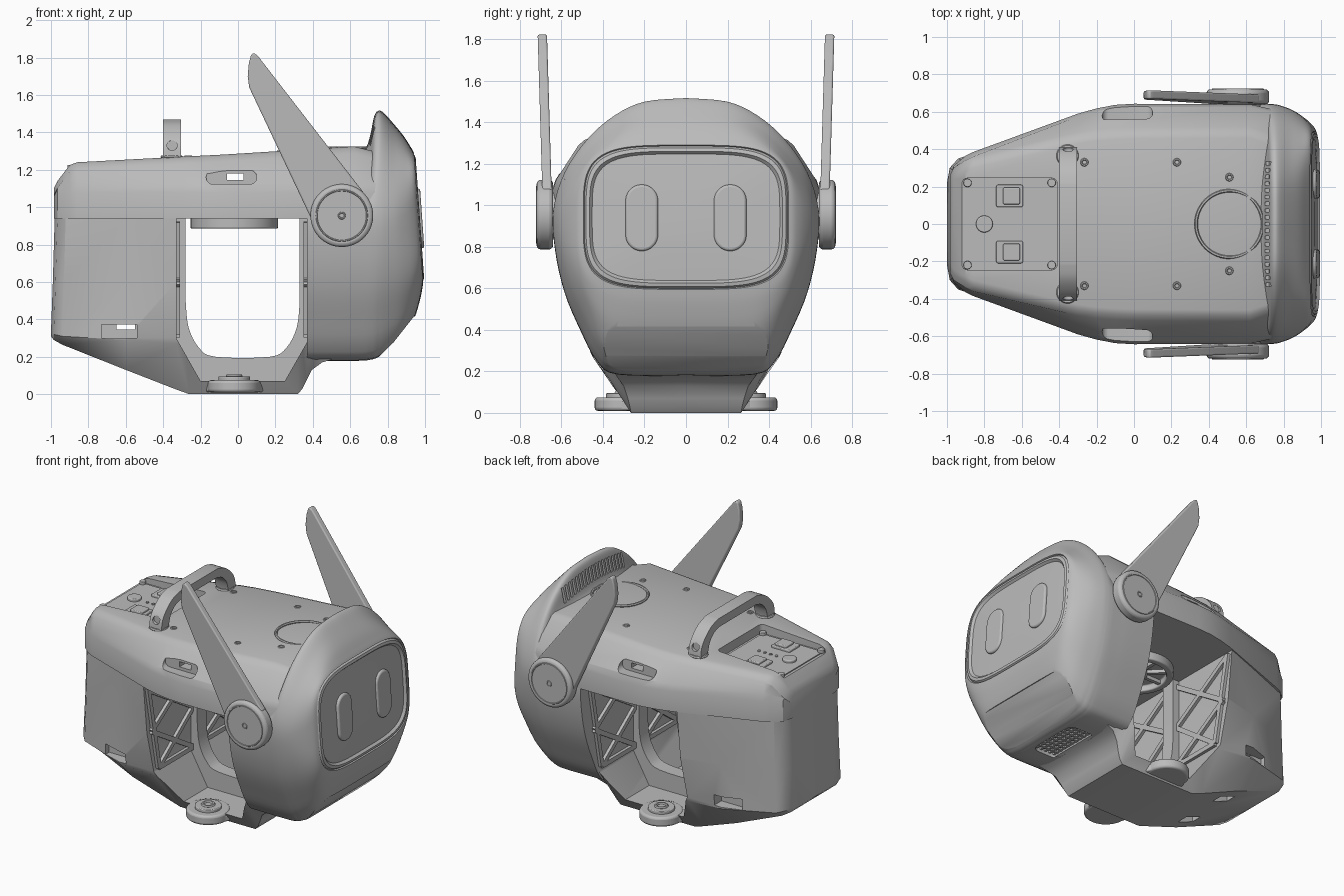
import bpy, bmesh, math
from mathutils import Vector

default_cube = bpy.data.objects.get("Cube")
if default_cube:
    bpy.data.objects.remove(default_cube, do_unlink=True)

grey = bpy.data.materials.new("plain_grey")
grey.use_nodes = True
grey.diffuse_color = (0.5, 0.5, 0.5, 1)
grey.node_tree.nodes["Principled BSDF"].inputs["Base Color"].default_value = (0.5, 0.5, 0.5, 1)
parts = []


def add_object(name, bm):
    bmesh.ops.recalc_face_normals(bm, faces=bm.faces[:])
    mesh = bpy.data.meshes.new(name)
    bm.to_mesh(mesh)
    bm.free()
    mesh.materials.append(grey)
    obj = bpy.data.objects.new(name, mesh)
    bpy.context.collection.objects.link(obj)
    parts.append(obj)
    return obj


def spline(points, steps):
    """Smooth curve through points of any dimension."""
    result = []
    for i in range(len(points) - 1):
        a, b, c, d = (points[max(0, min(len(points) - 1, i + k))] for k in (-1, 0, 1, 2))
        for s in range(steps):
            t = s / steps
            result.append(tuple(
                q + t / 2 * (r - p + t * (2 * p - 5 * q + 4 * r - w + t * (3 * (q - r) + w - p)))
                for p, q, r, w in zip(a, b, c, d)))
    return result + [tuple(points[-1])]


def loft(name, sections):
    """Skin half sections, running from top centre to bottom centre, mirrored in y."""
    bm = bmesh.new()
    rings = []
    for half in sections:
        full = half + [(x, -y, z) for x, y, z in reversed(half[1:-1])]
        rings.append([bm.verts.new(p) for p in full])
    count = len(rings[0])
    for a, b in zip(rings, rings[1:]):
        for i in range(count):
            j = (i + 1) % count
            bm.faces.new((a[i], a[j], b[j], b[i]))
    bm.faces.new(rings[0])
    bm.faces.new(rings[-1])
    return add_object(name, bm)


def prism(name, outline, axis, start, end, bevel=0):
    """Extrude a flat outline along an axis."""
    place = {"x": lambda u, v, t: (t, u, v), "y": lambda u, v, t: (u, t, v),
             "z": lambda u, v, t: (u, v, t)}[axis]
    bm = bmesh.new()
    low = [bm.verts.new(place(u, v, start)) for u, v in outline]
    high = [bm.verts.new(place(u, v, end)) for u, v in outline]
    bm.faces.new(low)
    bm.faces.new(high)
    for i in range(len(low)):
        j = (i + 1) % len(low)
        bm.faces.new((low[i], low[j], high[j], high[i]))
    obj = add_object(name, bm)
    if bevel:
        soften(obj, bevel)
    return obj


def soften(obj, width):
    mod = obj.modifiers.new("soft_edge", "BEVEL")
    mod.width, mod.segments = width, 3
    mod.limit_method, mod.angle_limit = "ANGLE", math.radians(40)


def rounded(u, v, hu, hv, r, n=8):
    outline = []
    for k, (su, sv) in enumerate(((1, 1), (-1, 1), (-1, -1), (1, -1))):
        for i in range(n):
            a = math.pi / 2 * (k + (i + 0.5) / n)
            outline.append((u + su * (hu - r) + r * math.cos(a), v + sv * (hv - r) + r * math.sin(a)))
    return outline


def disc(u, v, r):
    return rounded(u, v, r, r, r, 12)


def rect(u, v, hu, hv):
    return [(u - hu, v - hv), (u + hu, v - hv), (u + hu, v + hv), (u - hu, v + hv)]


def cut(target, *cutters):
    for cutter in cutters:
        mod = target.modifiers.new("cut", "BOOLEAN")
        mod.object, mod.operation, mod.solver = cutter, "DIFFERENCE", "EXACT"
        bpy.context.view_layer.objects.active = target
        bpy.ops.object.modifier_apply(modifier=mod.name)
        parts.remove(cutter)
        bpy.data.objects.remove(cutter, do_unlink=True)


def beam(name, p, q, size):
    p, q = Vector(p), Vector(q)
    obj = prism(name, rect(0, 0, size, size), "z", 0, (q - p).length)
    obj.location = p
    obj.rotation_euler = (q - p).to_track_quat("Z", "Y").to_euler()


def ring(name, center, radius, thickness, axis):
    rot = (math.pi / 2, 0, 0) if axis == "y" else (0, 0, 0)
    bpy.ops.mesh.primitive_torus_add(location=center, rotation=rot, major_radius=radius,
                                     minor_radius=thickness, major_segments=48, minor_segments=6)
    obj = bpy.context.object
    obj.name = name
    obj.data.materials.append(grey)
    parts.append(obj)


# Lower shell: x, width at top, width at sill, sill height, keel width, keel height
shell = [(-1, .22, .22, .33, .18, .31), (-.985, .29, .3, .32, .25, .29), (-.94, .345, .35, .31, .28, .265),
         (-.6, .475, .46, .29, .3, .13), (-.33, .575, .45, .27, .27, .025), (-.26, .595, .44, .26, .265, 0),
         (.32, .62, .44, .27, .265, 0), (.345, .62, .435, .27, .27, .03), (.365, .62, .43, .27, .28, .07),
         (.395, .62, .42, .28, .3, .13), (.45, .6, .4, .3, .33, .17), (.5, .58, .38, .3, .34, .185)]
body = loft("lower_shell", [
    [(max(x, x * .98), 0, .95), (max(x, x * .98), w, .95), (max(x, x * .99), wl + .68 * (w - wl), .6),
     (x, wl, zs), (x, yb, zb), (x, 0, zb)] for x, w, wl, zs, yb, zb in shell])
opening = [(-.33, .97), (-.33, .3), (-.2, .07), (.25, .07), (.37, .28), (.37, .97)]
cut(body, prism("opening", opening, "y", -1, 1))
for s in (-1, 1):
    cut(body, prism("side_notch", rect(-.635, .337, .095, .037), "y", s * .38, s * .8),
        prism("bottom_notch", rect(-.6, s * .17, .06, .04), "z", 0, .22))
cut(body, prism("notch_tunnel", rect(-.6, .36, .05, .013), "y", -1, 1))

# U-shaped inner frame and wall ribs
frame = prism("inner_frame", opening, "y", -.05, .05)
u_shape = [(-.28, 1)] + spline([(-.28, .5), (-.265, .36), (-.21, .25), (-.12, .2), (.17, .2),
                                (.26, .25), (.315, .36), (.33, .5)], 4) + [(.33, 1)]
cut(frame, prism("u_cutter", u_shape, "y", -1, 1))
for x in (-.325, .365):
    for s in (-1, 1):
        for (ya, za), (yb, zb) in (((.04, .9), (.5, .6)), ((.04, .32), (.5, .6)), ((.04, .6), (.53, .9)),
                                   ((.04, .6), (.42, .32)), ((.04, .32), (.42, .32)), ((.42, .32), (.54, .92))):
            beam("wall_rib", (x, s * ya, za), (x, s * yb, zb), .016)

# Lid: x, half width, top height, half width of flat top
lid_rows = [(-.985, .24, 1.1, .2), (-.965, .31, 1.14, .24), (-.9, .365, 1.225, .28), (-.86, .385, 1.24, .3),
            (-.3, .59, 1.27, .43), (-.2, .618, 1.275, .445), (-.1, .637, 1.28, .452), (0, .643, 1.286, .456),
            (.62, .64, 1.325, .46), (.8, .6, 1.28, .4)]
lid = loft("lid", [
    [(x, 0, zt), (x, f, zt), (x, f + .03, zt - .01), (x, f + .06, zt - .038),
     (x, w - .015, min(1.125, zt - .045)), (x, w, min(1.08, zt - .05)), (x, w, .94), (x, 0, .94)]
    for x, w, zt, f in lid_rows])
cut(lid, prism("panel_pocket", rounded(-.665, 0, .255, .245, .03), "z", 1.2, 1.5),
    prism("slot_tunnel", rect(-.015, 1.162, .045, .018), "y", -1, 1))
for s in (-1, 1):
    cut(lid, prism("slot_recess", rounded(-.035, 1.16, .135, .037, .036), "y", s * .56, s * .8))

# Control panel
prism("control_plate", rounded(-.665, 0, .235, .225, .02), "z", 1.195, 1.207)
prism("round_button", disc(-.8, 0, .045), "z", 1.2, 1.225, .006)
for s in (-1, 1):
    prism("switch_frame", rounded(-.665, s * .15, .072, .06, .012), "z", 1.2, 1.222, .005)
    prism("switch_rocker", rounded(-.655, s * .15, .045, .045, .008), "z", 1.2, 1.236, .005)
    for x in (-.89, -.44):
        prism("panel_screw", disc(x, s * .22, .022), "z", 1.2, 1.225, .004)
for i in range(4):
    prism("indicator", disc(-.7 + i * .045, 0, .01), "z", 1.2, 1.214)

# Carry handle: arched bar with a pin hole through each post
outer = spline([(.41, 1.25), (.4, 1.33), (.36, 1.39), (.29, 1.445), (.21, 1.47)], 4)
inner = spline([(.2, 1.41), (.26, 1.39), (.305, 1.345), (.325, 1.29), (.33, 1.25)], 4)
arch = outer + [(-y, z) for y, z in reversed(outer)] + [(-y, z) for y, z in reversed(inner)] + inner
handle = prism("handle", arch, "x", -.4, -.305)
for s in (-1, 1):
    cut(handle, prism("pin_hole", disc(-.3525, 1.33, .027), "y", s * .385, s * .5))
    ring("handle_foot", (-.355, s * .365, 1.268), .05, .01, "z")
soften(handle, .018)

# Lid screws and round cover
for x, y, z in ((-.265, .33, 1.272), (.23, .33, 1.3), (.51, .25, 1.318)):
    for s in (-1, 1):
        ring("lid_screw", (x, s * y, z), .016, .006, "z")
ring("round_cover_edge", (.51, 0, 1.317), .178, .009, "z")

# Head: half outline, then x, half width, top, bottom, squareness
egg = spline([(0, 1.52), (.2, 1.503), (.345, 1.437), (.475, 1.325), (.585, 1.165), (.64, .98), (.63, .78),
              (.585, .58), (.51, .4), (.43, .25), (.33, .185), (0, .18)], 4)
head_rows = spline([(.37, .635, 1.25, .18, 0), (.55, .64, 1.26, .18, 0), (.64, .64, 1.28, .18, 0),
                    (.685, .64, 1.32, .182, 0), (.708, .64, 1.39, .186, 0), (.728, .639, 1.485, .19, 0),
                    (.75, .637, 1.515, .2, 0), (.785, .63, 1.505, .222, 0), (.85, .605, 1.445, .285, .1),
                    (.91, .565, 1.38, .4, .4), (.95, .525, 1.32, .53, .8), (.965, .495, 1.29, .595, 1)], 4)
head_rows += [(.957, .49, 1.285, .6, 1), (.968, .482, 1.277, .608, 1), (.972, .465, 1.26, .625, 1),
              (.957, .452, 1.247, .638, 1), (.972, .2, 1.05, .82, 1)]


def power(value):
    return math.copysign(abs(value) ** .5, value)


def head_section(x, w, top, bottom, square):
    half = []
    for i, (y, z) in enumerate(egg):
        y *= w / .64
        z = .95 + (z - .95) * ((top - .95) / .57 if z > .95 else (.95 - bottom) / .77)
        a = math.pi * i / (len(egg) - 1)
        y += square * (w * power(max(0, math.sin(a))) - y)
        z += square * ((top + bottom) / 2 + (top - bottom) / 2 * power(math.cos(a)) - z)
        if i in (0, len(egg) - 1):
            y = 0
        lean = max(0, min(1, (x - .75) / .2)) * .07
        half.append((x - lean * (z - .95), y, z))
    return half


head = loft("head", [head_section(*row) for row in head_rows])
chin = [(.73, .178), (.83, .275), (.94, .415), (1.2, .415), (1.2, 0), (.73, 0)]
cut(head, prism("chin_cutter", chin, "y", -.6, .6))
for i in range(-9, 10):
    y = i * .036
    d = .35 * y * y
    slot = [(.66, 1.37 - d), (.68, 1.47 - d), (.744, 1.46 - d), (.722, 1.36 - d)]
    cut(head, prism("vent_cutter", slot, "y", y - .009, y + .009))

# Chin grille
cut(head, prism("grille_pocket", rounded(.58, 0, .1, .19, .05), "z", .1, .215))
for i in range(-2, 3):
    beam("grille_bar", (.58 + i * .035, -.185, .203), (.58 + i * .035, .185, .203), .007)
for i in range(-4, 5):
    beam("grille_bar", (.48, i * .038, .203), (.68, i * .038, .203), .007)

# Eyes
for side, s in (("left", 1), ("right", -1)):
    eye = prism(side + "_eye", rounded(s * .213, .94, .078, .16, .077), "x", .93, .984, .012)
    for v in eye.data.vertices:
        v.co.x -= .07 * (v.co.z - .95)

# Ear discs with blades
blade_outline = [(.4, .92), (.06, 1.64), (.052, 1.7), (.058, 1.77), (.07, 1.815), (.085, 1.825),
                 (.105, 1.81), (.67, 1.08), (.6, .9)]
for s in (-1, 1):
    prism("ear_hub", disc(.56, .96, .12), "y", s * .55, s * .65)
    prism("ear_disc", disc(.555, .955, .168), "y", s * .64, s * .72, .02)
    ring("ear_ring", (.555, s * .719, .955), .135, .005, "y")
    ring("ear_screw", (.555, s * .719, .955), .016, .005, "y")
    blade = prism("ear_blade", blade_outline, "y", s * .645, s * .69, .008)
    for v in blade.data.vertices:
        v.co.y += s * .03 * (v.co.z - 1)

# Mounting feet
for s in (-1, 1):
    prism("foot_tab", [(-.2, s * .2), (-.15, s * .33), (.11, s * .33), (.17, s * .2)], "z", .012, .06, .01)
    prism("foot_disc", disc(-.02, s * .3, .14), "z", .01, .075, .015)
    prism("foot_boss", disc(-.02, s * .3, .085), "z", .06, .095, .005)
    ring("foot_bolt", (-.02, s * .3, .096), .035, .01, "z")

# Ceiling fan
fan = prism("fan_housing", disc(-.02, 0, .235), "z", .885, .95, .008)
cut(fan, prism("fan_hole", disc(-.02, 0, .19), "z", .8, .925))
prism("fan_hub", disc(-.02, 0, .07), "z", .89, .94, .006)
for i in range(8):
    a = i * math.pi / 4
    beam("fan_spoke", (-.02, 0, .91), (-.02 + .2 * math.cos(a), .2 * math.sin(a), .91), .012)

bpy.ops.object.select_all(action="DESELECT")
for obj in parts:
    obj.select_set(True)
bpy.context.view_layer.objects.active = parts[0]
bpy.ops.object.shade_smooth_by_angle(angle=math.radians(30))
